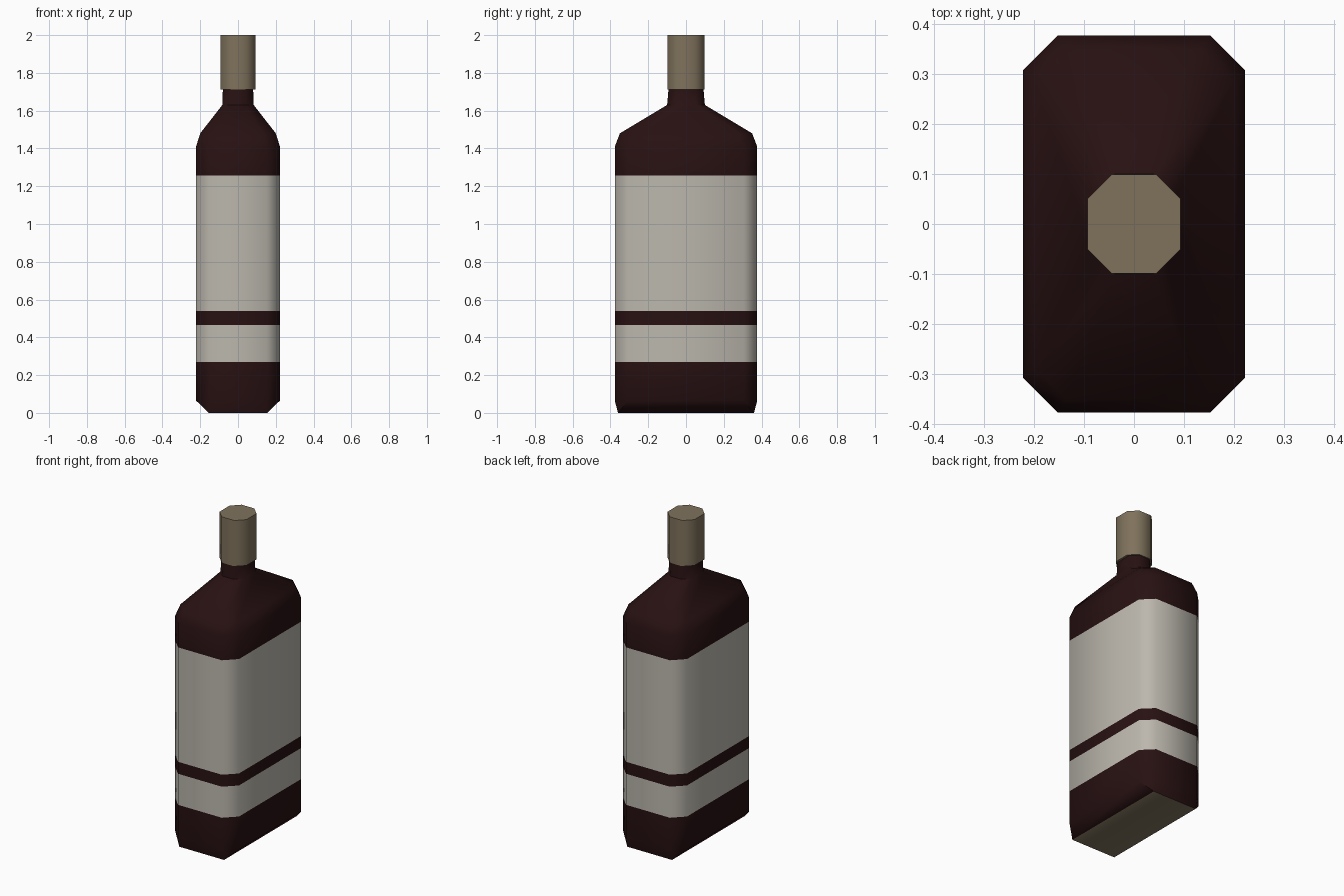
import bpy, bmesh, math

if "Cube" in bpy.data.objects:
    bpy.data.objects.remove(bpy.data.objects["Cube"])


def material(name, rgb):
    m = bpy.data.materials.new(name)
    m.diffuse_color = (*rgb, 1)
    m.use_nodes = True
    m.node_tree.nodes["Principled BSDF"].inputs["Base Color"].default_value = m.diffuse_color
    return m


glass = material("dark red glass", (0.021, 0.0055, 0.006))
paper = material("off white label", (0.50, 0.475, 0.42))
tan = material("tan cap", (0.215, 0.170, 0.108))


def ring(bm, z, hx, hy, c):
    """Rectangle with cut corners: half sizes hx, hy and corner cut c."""
    pts = [(hx, -hy + c), (hx, hy - c), (hx - c, hy), (-hx + c, hy),
           (-hx, hy - c), (-hx, -hy + c), (-hx + c, -hy), (hx - c, -hy)]
    return [bm.verts.new((x, y, z)) for x, y in pts]


def loft(name, sections, mats, rule):
    bm = bmesh.new()
    rings = [ring(bm, *s) for s in sections]
    for a, b in zip(rings, rings[1:]):
        for i in range(8):
            j = (i + 1) % 8
            bm.faces.new((a[i], a[j], b[j], b[i]))
    bm.faces.new(rings[0][::-1])
    bm.faces.new(rings[-1])
    bmesh.ops.remove_doubles(bm, verts=bm.verts[:], dist=0.0005)
    bmesh.ops.recalc_face_normals(bm, faces=bm.faces[:])
    for f in bm.faces:
        f.material_index = rule(f)
    me = bpy.data.meshes.new(name)
    bm.to_mesh(me)
    bm.free()
    for m in mats:
        me.materials.append(m)
    ob = bpy.data.objects.new(name, me)
    bpy.context.collection.objects.link(ob)
    bpy.ops.object.select_all(action='DESELECT')
    ob.select_set(True)
    bpy.context.view_layer.objects.active = ob
    bpy.ops.object.shade_smooth_by_angle(angle=math.radians(50))
    return ob


def bottle_colour(f):
    z = f.calc_center_median().z
    if z < 0.001:
        return 2                      # tan underside
    return 1 if 0.27 < z < 0.465 or 0.54 < z < 1.258 else 0


# Bottle: rectangular base, cut-corner body with label bands, shoulders, neck
body = (0.222, 0.377, 0.07)
sections = [(0, 0.155, 0.36, 0)]
sections += [(z, *body) for z in (0.065, 0.27, 0.465, 0.54, 1.258, 1.41)]
sections += [(1.48, 0.20, 0.35, 0.065),
             (1.63, 0.083, 0.10, 0.045),
             (1.72, 0.080, 0.092, 0.042)]
loft("bottle", sections, (glass, paper, tan), bottle_colour)

# Cap
loft("cap", [(1.712, 0.093, 0.099, 0.049), (2.0, 0.093, 0.099, 0.049)],
     (tan,), lambda f: 0)
